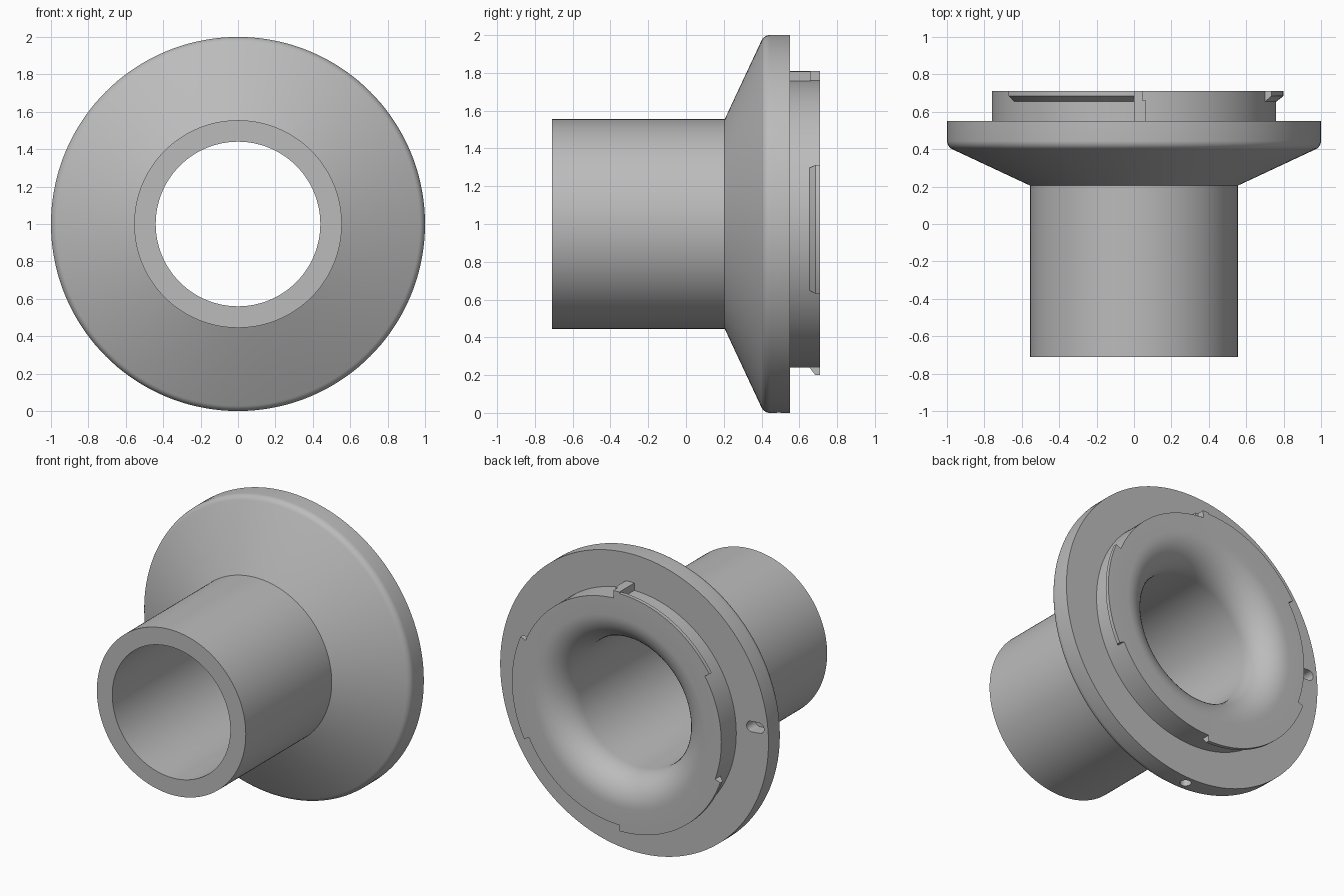
import bpy, bmesh, math
from mathutils import Vector

old = bpy.data.objects.get("Cube")
if old:
    bpy.data.objects.remove(old, do_unlink=True)

grey = bpy.data.materials.new("satin_grey")
grey.use_nodes = True
grey.diffuse_color = (0.5, 0.5, 0.5, 1)
grey.node_tree.nodes["Principled BSDF"].inputs["Base Color"].default_value = (0.5, 0.5, 0.5, 1)

AXIS_Z = 1.0


def finish(bm, name, helper=False):
    bmesh.ops.recalc_face_normals(bm, faces=bm.faces)
    mesh = bpy.data.meshes.new(name)
    bm.to_mesh(mesh)
    bm.free()
    mesh.materials.append(grey)
    ob = bpy.data.objects.new(name, mesh)
    bpy.context.collection.objects.link(ob)
    ob.hide_render = helper
    ob.hide_viewport = helper
    return ob


def sweep(name, profile, start=0, end=360, steps=144):
    """Sweep a closed (radius, y) outline about the long axis, angles in degrees."""
    bm = bmesh.new()
    full = end - start == 360
    rings = []
    for i in range(steps if full else steps + 1):
        a = math.radians(start + (end - start) * i / steps)
        rings.append([bm.verts.new((r * math.cos(a), y, AXIS_Z + r * math.sin(a)))
                      for r, y in profile])
    n = len(profile)
    for i in range(steps):
        p, q = rings[i], rings[(i + 1) % len(rings)]
        for j in range(n):
            k = (j + 1) % n
            bm.faces.new((p[j], p[k], q[k], q[j]))
    if not full:
        bm.faces.new(rings[0])
        bm.faces.new(rings[-1])
    return finish(bm, name)


def arc(r, y, radius, a0, a1, count):
    return [(r + radius * math.cos(math.radians(a0 + (a1 - a0) * i / count)),
             y + radius * math.sin(math.radians(a0 + (a1 - a0) * i / count)))
            for i in range(count + 1)]


def slot_cutter(name, centre, axis, length_dir, half_len, radius, depth):
    """Round-ended prism used to cut a slot or hole."""
    bm = bmesh.new()
    axis, u = Vector(axis), Vector(length_dir)
    v = axis.cross(u)
    loop = []
    for i in range(32):
        a = math.tau * (i + 0.5) / 32
        side = half_len if math.cos(a) > 0 else -half_len
        loop.append(Vector(centre) + u * (side + radius * math.cos(a)) + v * radius * math.sin(a))
    lo = [bm.verts.new(p - axis * depth) for p in loop]
    hi = [bm.verts.new(p + axis * depth) for p in loop]
    bm.faces.new(lo)
    bm.faces.new(hi)
    for i in range(32):
        j = (i + 1) % 32
        bm.faces.new((lo[i], lo[j], hi[j], hi[i]))
    return finish(bm, name, helper=True)


# Hollow body: tube, cone, rounded rim, mounting boss and flared bore
outline = [(0.44, -0.71), (0.555, -0.71), (0.555, 0.205)]
outline += arc(0.95, 0.445, 0.05, -64, 0, 6)
outline += [(1.0, 0.55), (0.76, 0.55), (0.76, 0.71)]
outline += arc(0.64, 0.51, 0.2, 90, 180, 12)
body = sweep("flanged_body", outline)

# Radial slot in the flange back, and a pin hole in the rim underneath
a = math.radians(175)
out = Vector((math.cos(a), 0, math.sin(a)))
cutters = [
    slot_cutter("slot_cutter", out * 0.905 + Vector((0, 0.55, AXIS_Z)), (0, 1, 0), out, 0.03, 0.035, 0.09),
    slot_cutter("pin_hole_cutter", (0, 0.49, 0), (0, 0, 1), (1, 0, 0), 0.0, 0.035, 0.1),
]
for c in cutters:
    mod = body.modifiers.new(c.name, "BOOLEAN")
    mod.object = c
    mod.operation = "DIFFERENCE"
    mod.solver = "EXACT"

# Three bayonet tabs with sloped undersides
tab = [(0.75, 0.655), (0.762, 0.655), (0.80, 0.685), (0.80, 0.71), (0.75, 0.71)]
parts = [body]
for name, start, end in (("left_tab", -27.5, 23), ("top_tab", 90, 147), ("bottom_tab", 200, 270)):
    parts.append(sweep(name, tab, start, end, 24))

# Stepped stop block beside the top tab
parts.append(sweep("stop_block", [(0.75, 0.55), (0.81, 0.55), (0.81, 0.66), (0.75, 0.66)], 85.4, 90, 3))
parts.append(sweep("stop_block_end", [(0.75, 0.66), (0.81, 0.66), (0.81, 0.71), (0.75, 0.71)], 86.8, 90, 3))

# Smooth curved surfaces, keep the machined edges crisp
bpy.ops.object.select_all(action="DESELECT")
for ob in parts:
    ob.select_set(True)
bpy.context.view_layer.objects.active = body
bpy.ops.object.shade_smooth_by_angle(angle=math.radians(25))
